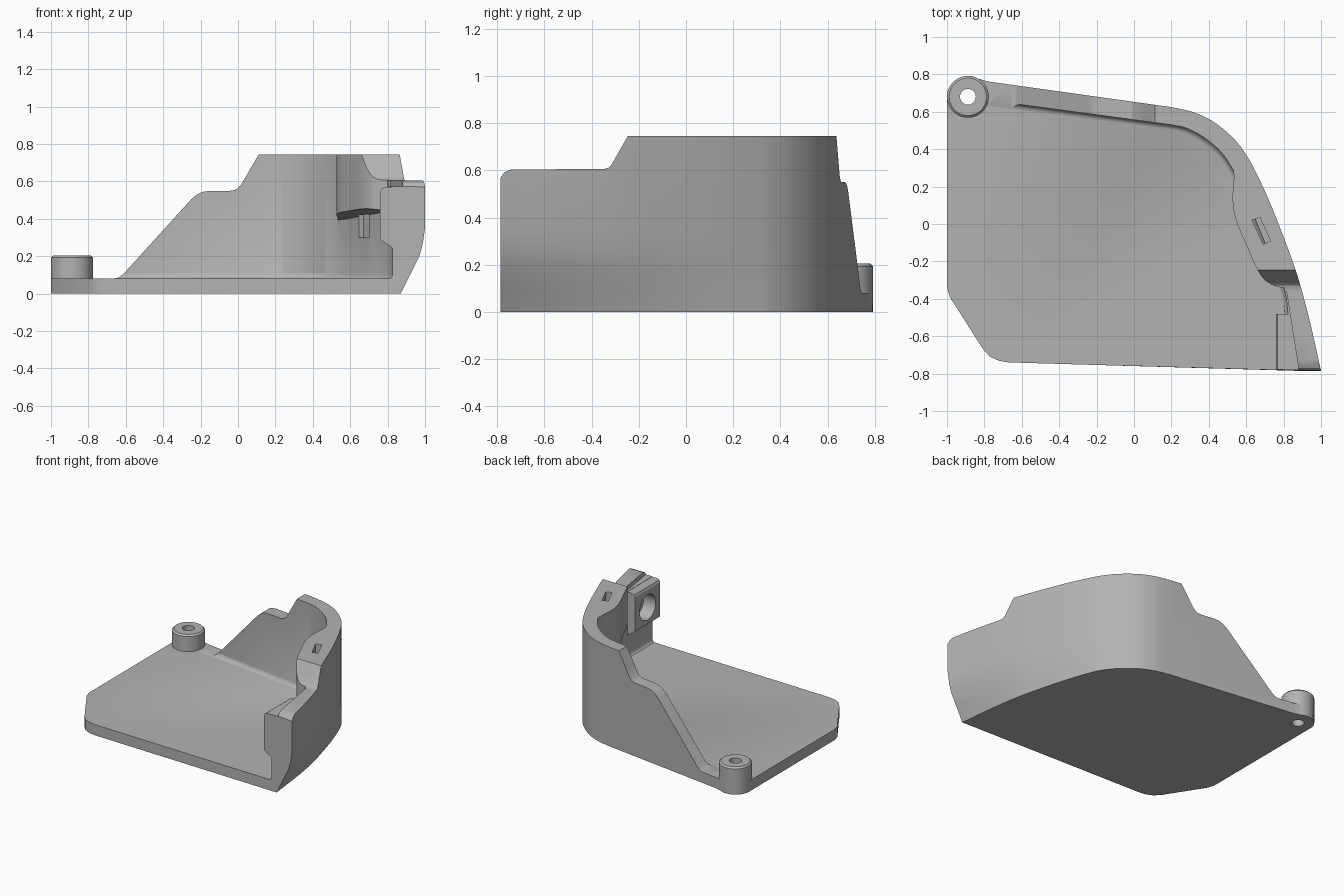
import bpy, bmesh, math
from mathutils import Vector

if "Cube" in bpy.data.objects:
    bpy.data.objects.remove(bpy.data.objects["Cube"])

grey = bpy.data.materials.new("plain_grey")
grey.diffuse_color = (0.45, 0.45, 0.45, 1)
grey.use_nodes = True
grey.node_tree.nodes["Principled BSDF"].inputs["Base Color"].default_value = grey.diffuse_color


def spline(pts, n=6):
    """Catmull-Rom curve through 2D points."""
    p = [Vector(q) for q in pts]
    p = [2 * p[0] - p[1]] + p + [2 * p[-1] - p[-2]]
    out = []
    for i in range(1, len(p) - 2):
        a, b, c, d = p[i - 1:i + 3]
        for k in range(n):
            t = k / n
            out.append(tuple(0.5 * (2 * b + (c - a) * t + (2 * a - 5 * b + 4 * c - d) * t ** 2
                                    + (3 * b - a - 3 * c + d) * t ** 3)))
    return out + [tuple(pts[-1])]


def loft(name, rings):
    """Closed solid through equal-length rings of 3D points."""
    bm = bmesh.new()
    vs = [[bm.verts.new(p) for p in r] for r in rings]
    n = len(vs[0])
    bm.faces.new(vs[0])
    bm.faces.new(vs[-1])
    for a, b in zip(vs, vs[1:]):
        for i in range(n):
            j = (i + 1) % n
            bm.faces.new((a[i], a[j], b[j], b[i]))
    bmesh.ops.triangulate(bm, faces=bm.faces[:])
    bmesh.ops.recalc_face_normals(bm, faces=bm.faces[:])
    me = bpy.data.meshes.new(name)
    bm.to_mesh(me)
    bm.free()
    me.materials.append(grey)
    ob = bpy.data.objects.new(name, me)
    bpy.context.collection.objects.link(ob)
    return ob


def prism(name, pts, lo, hi, axis=2):
    """Extrude a 2D profile along an axis (the other two axes keep their order)."""
    def at(p, h):
        q = list(p)
        q.insert(axis, h)
        return q
    return loft(name, [[at(p, lo) for p in pts], [at(p, hi) for p in pts]])


def circle(cx, cy, r, n=48):
    return [(cx + r * math.cos(2 * math.pi * i / n), cy + r * math.sin(2 * math.pi * i / n)) for i in range(n)]


def combine(target, other, op):
    m = target.modifiers.new(op, 'BOOLEAN')
    m.operation, m.object, m.solver = op, other, 'EXACT'
    bpy.context.view_layer.objects.active = target
    bpy.ops.object.modifier_apply(modifier=m.name)
    bpy.data.objects.remove(other)


# outer outline: rear edge, curved right side, front edge, left side, boss corner
BX, BY, BR = -0.888, 0.68, 0.112
right = spline([(0.2, 0.625), (0.31, 0.6), (0.42, 0.55), (0.53, 0.46), (0.6, 0.37), (0.65, 0.28),
                (0.72, 0.13), (0.8, -0.07), (0.875, -0.28), (0.94, -0.52), (1.0, -0.785)])
left = [(-0.67, -0.74), (-0.72, -0.732), (-0.77, -0.71), (-0.81, -0.665), (-0.985, -0.39), (-1, -0.34)]
arc = [(BX + BR * math.cos(math.radians(a)), BY + BR * math.sin(math.radians(a))) for a in range(180, 59, -10)]
outline = right + left + arc + [(-0.78, 0.762)]


def tucked(k):
    """Outline with the lower right side pulled in towards the front."""
    return [(x - 0.13 * k * min(1, max(0, (0.35 - y) / 1.135)) * (x > 0.4), y) for x, y in outline]


levels = [(0, 1), (0.1, 0.62), (0.2, 0.23), (0.27, 0.09), (0.35, 0), (0.745, 0)]
body = loft("guard_body", [[(x, y, z) for x, y in tucked(k)] for z, k in levels])

# hollow out the inside, leaving plate and wall with a small fillet between
inner = ([(-1.5, 0.758)] + spline([(0.2, 0.53), (0.28, 0.512), (0.37, 0.465), (0.46, 0.39), (0.53, 0.29),
         (0.58, 0.19), (0.63, 0.07), (0.7, -0.1), (0.77, -0.26), (0.81, -0.38), (0.825, -0.5)], 5)
         + [(0.83, -1.2), (-1.5, -1.2)])
combine(body, loft("hollow_cutter", [[(x - 0.6 * d, y - d, z) for x, y in inner] for z, d in
        [(0.08, 0.025), (0.085, 0.014), (0.093, 0.006), (0.107, 0), (1, 0)]]), 'DIFFERENCE')

# thick inner block with slanted underside
blk = spline([(0.5, 0.36), (0.53, 0.3), (0.533, 0.22), (0.527, 0.13), (0.545, 0.02), (0.6, -0.11), (0.655, -0.235),
              (0.7, -0.3), (0.76, -0.333), (0.83, -0.345)], 4) + [(0.86, -0.33), (0.76, -0.08), (0.6, 0.29)]
combine(body, loft("inner_block", [[(x, y, 0.44 - 0.16 * y - 0.2 * (x - 0.53)) for x, y in blk],
                                   [(x, y, 0.745) for x, y in blk]]), 'UNION')

# mounting bracket at the front end
bracket = prism("bracket", [(0.76, 0.29), (0.825, 0.245), (0.88, 0.245), (0.88, 0.57), (0.785, 0.57),
                            (0.768, 0.562), (0.76, 0.545)], -0.779, -0.48, 1)
combine(body, bracket, 'UNION')
combine(body, prism("round_recess", circle(-0.63, 0.415, 0.095), 0.7, 0.86, 0), 'DIFFERENCE')
combine(body, prism("crest_cutter", [(0.815, -0.36), (0.9, -0.9), (0.7, -0.9), (0.7, -0.36)], 0.572, 0.9),
        'DIFFERENCE')

# stepped ramp of the rear wall
ramp = [(-2, 0.081), (-0.66, 0.081), (-0.635, 0.088), (-0.61, 0.108), (-0.25, 0.505), (-0.22, 0.53), (-0.19, 0.544),
        (-0.15, 0.55), (-0.04, 0.55), (-0.01, 0.557), (0.015, 0.58), (0.12, 0.76), (0.12, 1), (-2, 1)]
combine(body, prism("ramp_cutter", ramp, -2, 2, 1), 'DIFFERENCE')

# lowered front part of the right wall
step = [(-0.79, 0.54), (-0.785, 0.57), (-0.77, 0.591), (-0.74, 0.604), (-0.35, 0.605), (-0.33, 0.61),
        (-0.315, 0.625), (-0.238, 0.76), (-0.238, 1), (-2, 1), (-2, 0.54)]
combine(body, prism("step_cutter", step, -1, 2, 0), 'DIFFERENCE')

# slot through the block
slot = [(0.632, 0.02), (0.672, 0.035), (0.73, -0.09), (0.69, -0.108)]
combine(body, prism("slot_cutter", slot, 0.3, 1), 'DIFFERENCE')

# screw boss in the rear left corner
boss = loft("screw_boss", [[(x, y, z) for x, y in circle(BX, BY, r)] for z, r in
                           [(0.03, BR), (0.193, BR), (0.205, 0.1)]])
combine(body, boss, 'UNION')
combine(body, prism("screw_hole", circle(BX, BY, 0.042), -1, 1), 'DIFFERENCE')

body.select_set(True)
bpy.context.view_layer.objects.active = body
bpy.ops.object.shade_smooth_by_angle(angle=math.radians(25))
